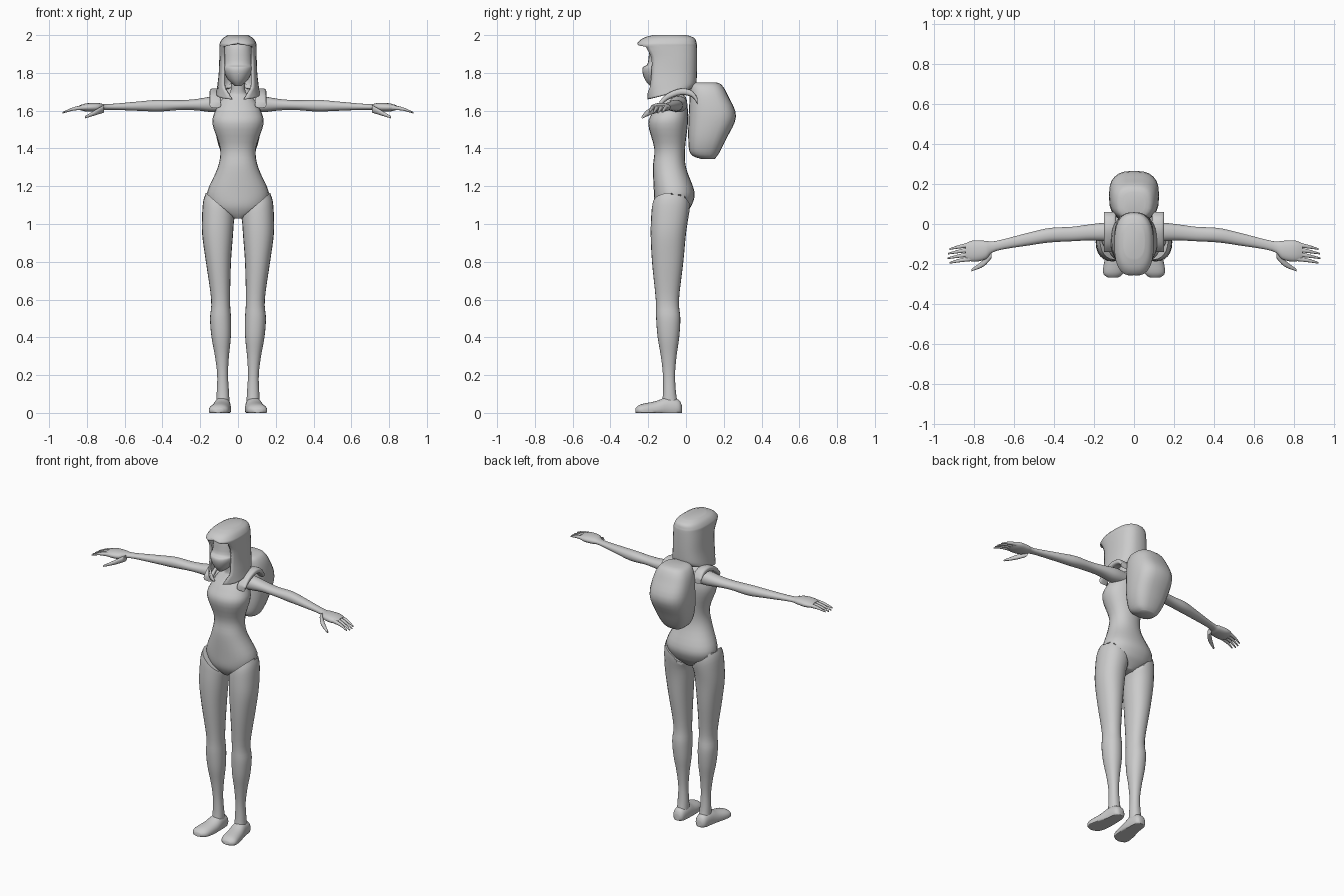
import bpy
import bmesh
import math

old = bpy.data.objects.get("Cube")
if old:
    bpy.data.objects.remove(old, do_unlink=True)

SIDES = 24
STEPS = 4
GREY = (.6, .6, .6, 1)

grey = bpy.data.materials.new("light grey")
grey.use_nodes = True
grey.diffuse_color = GREY
grey.node_tree.nodes["Principled BSDF"].inputs["Base Color"].default_value = GREY


def spline(rows):
    """Smoothly interpolate between the key rows of a loft."""
    for i in range(len(rows) - 1):
        before, here, after = rows[max(i - 1, 0)], rows[i], rows[i + 1]
        beyond = rows[min(i + 2, len(rows) - 1)]
        for step in range(STEPS):
            t = step / STEPS
            yield [b + t * ((c - a) + t * ((2 * a - 5 * b + 4 * c - d)
                   + t * (3 * b - a - 3 * c + d))) / 2
                   for a, b, c, d in zip(before, here, after, beyond)]
    yield rows[-1]


def signed_power(value, exponent):
    return math.copysign(abs(value) ** exponent, value)


def none(position):
    return 0


def loft(name, axis, rows, power=2.2, tilt_u=none, tilt_v=none, gap=none,
         ragged=0, shell=0, mirror=False):
    """Loft rounded sections along an axis.
    Row: position, u min, u max, v min, v max. The tilt and gap rules
    slant a section or open its front, depending on its position."""
    exponent = 2 / power
    bm = bmesh.new()
    rings = []
    for position, u_min, u_max, v_min, v_max in spline(rows):
        half_u, half_v = (u_max - u_min) / 2, (v_max - v_min) / 2
        start = math.asin((gap(position) / half_u) ** (1 / exponent))
        ring = []
        for j in range(SIDES + 1):
            angle = start + 2 * (math.pi - start) * j / SIDES
            across = signed_power(math.sin(angle), exponent)
            along = -signed_power(math.cos(angle), exponent)
            u = u_min + half_u * (1 + across)
            v = v_min + half_v * (1 + along)
            w = position + tilt_u(position) * across + tilt_v(position) * along
            # Teeth on the back of the first section
            if not rings and along > 0 and j // 2 % 2:
                w -= ragged
            x, y, z = {"x": (w, u, v), "y": (u, w, v), "z": (u, v, w)}[axis]
            ring.append(bm.verts.new((x, y, max(z, 0))))
        rings.append(ring)
    for lower, upper in zip(rings, rings[1:]):
        for j in range(SIDES):
            bm.faces.new((lower[j], lower[j + 1], upper[j + 1], upper[j]))
    bm.faces.new(rings[0][:SIDES])
    if not shell:
        bm.faces.new(rings[-1][:SIDES])
    bmesh.ops.remove_doubles(bm, verts=bm.verts, dist=.0001)
    bmesh.ops.recalc_face_normals(bm, faces=bm.faces)
    for face in bm.faces:
        face.smooth = True
    for edge in bm.edges:
        edge.smooth = edge.calc_face_angle(0) < math.radians(50)
    mesh = bpy.data.meshes.new(name)
    bm.to_mesh(mesh)
    bm.free()
    mesh.materials.append(grey)
    part = bpy.data.objects.new(name, mesh)
    bpy.context.scene.collection.objects.link(part)
    if mirror:
        part.modifiers.new("Mirror", "MIRROR").use_mirror_merge = False
    if shell:
        solidify = part.modifiers.new("Solidify", "SOLIDIFY")
        solidify.thickness = shell
        solidify.offset = 0


def centred(rows):
    """Turn height, half width, front and back into loft rows."""
    return [(height, -half, half, front, back) for height, half, front, back in rows]


def limb(rows, level):
    """Turn x, centre y, half depth and half height into loft rows."""
    return [(x, y - depth, y + depth, level(x) - height, level(x) + height)
            for x, y, depth, height in rows]


# Torso, from the pointed brief up to the neck
loft("torso", "z", centred([
    (1.03, .03, -.13, -.03), (1.06, .11, -.15, 0), (1.1, .15, -.165, .03),
    (1.17, .163, -.17, .045), (1.3, .107, -.175, 0), (1.4, .095, -.168, -.005),
    (1.53, .135, -.2, .01), (1.6, .12, -.17, .01), (1.67, .08, -.12, 0),
    (1.7, .04, -.11, -.03), (1.78, .04, -.12, -.04)]))

# Legs, with slanted, ragged hems that rise towards the hips
loft("legs", "z", [
    (1.1, .02, .17, -.178, .02), (1.06, .02, .187, -.183, .017),
    (.95, .026, .19, -.187, 0), (.8, .037, .17, -.18, -.014),
    (.6, .042, .142, -.16, -.037), (.5, .037, .148, -.158, -.03),
    (.4, .038, .14, -.15, -.036), (.3, .048, .122, -.133, -.05),
    (.2, .053, .11, -.122, -.058), (.1, .047, .113, -.122, -.052),
    (.04, .045, .115, -.13, -.04)],
    tilt_u=lambda z: max(0, z - 1) * .65, ragged=.02, mirror=True)

# Feet, flattened at the sole
loft("feet", "y", [
    (-.022, .06, .1, 0, .04), (-.04, .044, .118, -.02, .07),
    (-.1, .038, .128, -.03, .083), (-.16, .038, .142, -.03, .062),
    (-.24, .05, .155, -.02, .045), (-.268, .08, .13, 0, .025)], mirror=True)

# Arms, widening into flat palms
loft("arms", "x", limb([
    (.05, -.045, .045, .04), (.13, -.04, .047, .042), (.22, -.042, .04, .03),
    (.31, -.05, .036, .026), (.42, -.056, .036, .031), (.52, -.074, .032, .025),
    (.69, -.11, .025, .015), (.74, -.13, .046, .022), (.8, -.135, .053, .022),
    (.84, -.136, .04, .012)], lambda x: 1.637 - x * .025), mirror=True)

# Four drooping fingers on each hand
for index, finger in enumerate(("little", "ring", "middle", "index")):
    base = -.103 - index * .023
    reach = .92 + .01 * math.sin(index)
    loft(finger + "_fingers", "x", limb([
        (.81, base, .013, .013), (.87, base - .01, .009, .009),
        (reach, base - .022, .004, .004)],
        lambda x: 1.617 - (x - .81) ** 2 * 2), mirror=True)

# Thumbs, angled forward and down
loft("thumbs", "x", limb([
    (.71, -.15, .02, .02), (.75, -.195, .017, .015), (.81, -.23, .006, .006)],
    lambda x: 1.61 - (x - .71) * .45), mirror=True)

# Face, bulging over the covered nose and mouth
loft("face", "z", centred([
    (1.73, .015, -.19, -.13), (1.76, .05, -.215, -.06), (1.8, .073, -.23, -.04),
    (1.83, .08, -.228, -.03), (1.85, .08, -.203, -.03), (1.94, .07, -.19, -.03),
    (1.97, .04, -.16, -.06)]))

# Hood, open at the front under a jutting brim
loft("hood", "z", centred([
    (1.995, .05, -.17, 0), (1.98, .075, -.222, .04), (1.957, .09, -.25, .05),
    (1.94, .092, -.25, .052), (1.88, .093, -.215, .053), (1.8, .096, -.21, .052),
    (1.73, .104, -.208, .047), (1.69, .11, -.2, .03)]),
    power=2.6, shell=.012,
    tilt_v=lambda z: max(0, 1.75 - z) * .5,
    gap=lambda z: max(0, min(.073, 5 * (1.955 - z), z - 1.66)))

# Pack on the back
loft("backpack", "z", centred([
    (1.343, .05, .085, .15), (1.37, .083, .025, .172), (1.45, .112, .012, .213),
    (1.57, .125, .014, .265), (1.68, .115, .02, .222), (1.735, .09, .025, .19),
    (1.75, .055, .05, .16)]), power=2.7)

# Straps arching over the shoulders
loft("shoulder_straps", "y", [
    (y, .09, .15, top - .035, top)
    for y, top in ((-.14, 1.65), (-.1, 1.69), (-.03, 1.717), (.03, 1.707), (.06, 1.67))],
    power=3, mirror=True)
